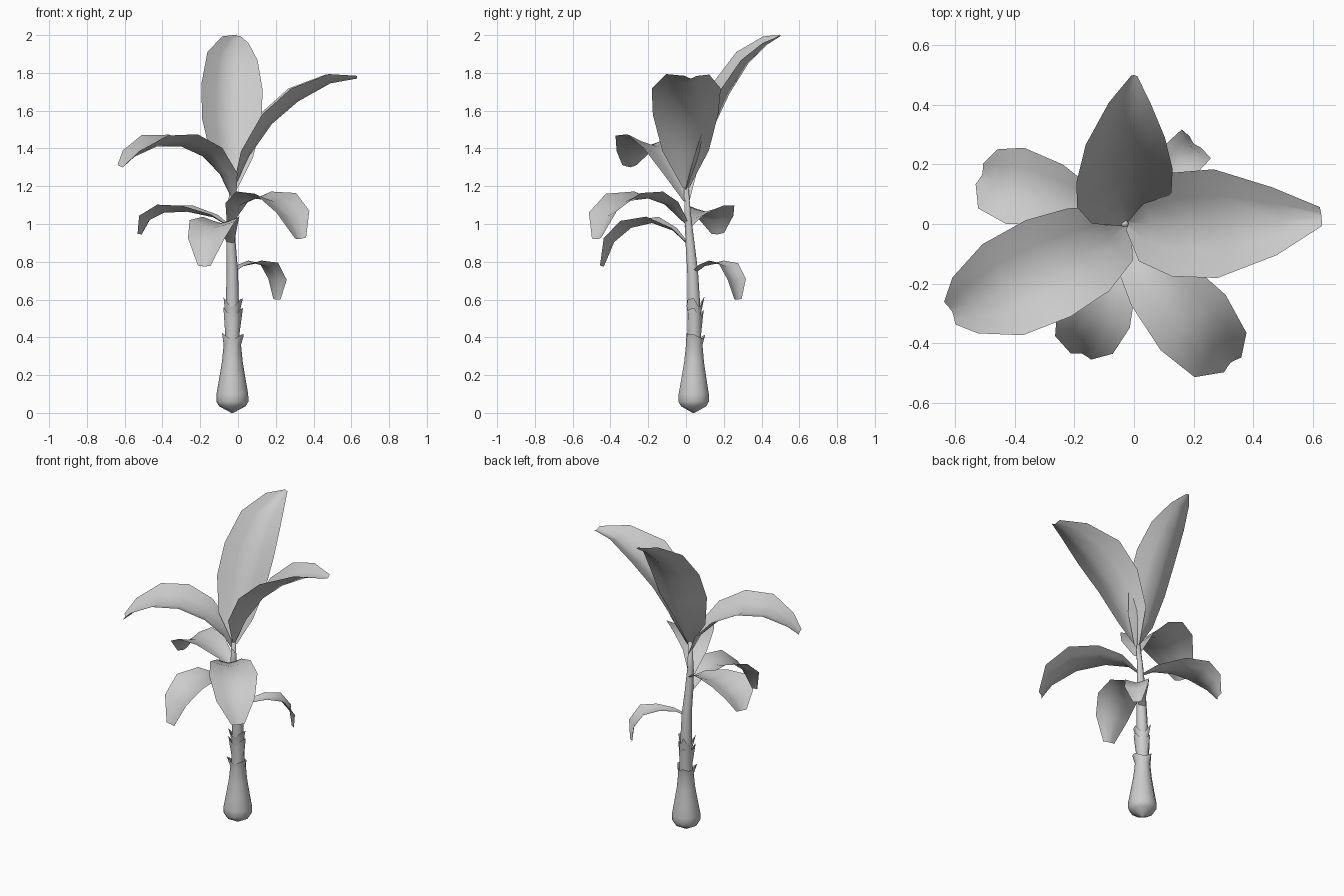
import bpy, math, random
from mathutils import Vector

random.seed(4)
SIDES = 10


def make(name, verts, faces):
    me = bpy.data.meshes.new(name)
    me.from_pydata([tuple(v) for v in verts], [], faces)
    me.update()
    for p in me.polygons:
        p.use_smooth = True
    ob = bpy.data.objects.new(name, me)
    bpy.context.collection.objects.link(ob)
    return ob


def axis(z):
    """Centre of the leaning stem at height z."""
    pts = [(-0.03, 0.04, 0), (-0.03, 0.045, 0.5), (-0.03, 0.035, 0.75),
           (-0.042, 0.012, 1.0), (-0.03, 0.0, 1.22)]
    for a, b in zip(pts, pts[1:]):
        if z <= b[2]:
            t = (z - a[2]) / (b[2] - a[2])
            return Vector(a).lerp(Vector(b), t)
    return Vector(pts[-1])


def tube(name, profile, jag=0.0, cap=False):
    """Loft rings (z, radius) around the stem; the last ring may be ragged."""
    verts, faces = [], []
    for k, (z, r) in enumerate(profile):
        for i in range(SIDES):
            a = math.tau * i / SIDES
            dz = dr = 0
            if jag and k == len(profile) - 1:
                s = random.uniform(0.4, 1.0) * (1 if i % 3 == 0 else -0.7)
                dz, dr = jag * s, 0.014 * s
            verts.append(axis(z) + Vector(((r + dr) * math.cos(a), (r + dr) * math.sin(a), dz)))
    for k in range(len(profile) - 1):
        for i in range(SIDES):
            j = (i + 1) % SIDES
            faces.append((k * SIDES + i, k * SIDES + j, (k + 1) * SIDES + j, (k + 1) * SIDES + i))
    if cap:
        n = len(profile) - 1
        faces.append(tuple(n * SIDES + i for i in range(SIDES)))
    return make(name, verts, faces)


# Swollen base with ragged sheath, inner stem, upper collars
tube("trunk_base", [(0, 0.005), (0.035, 0.07), (0.06, 0.085), (0.10, 0.084), (0.18, 0.07),
                    (0.27, 0.055), (0.36, 0.046), (0.405, 0.054)], jag=0.02)
tube("stem", [(0.33, 0.036), (0.6, 0.034), (0.75, 0.03), (0.9, 0.025),
              (1.05, 0.018), (1.21, 0.012)], cap=True)
tube("sheath_low", [(0.33, 0.04), (0.42, 0.038), (0.53, 0.046)], jag=0.035)
tube("sheath_high", [(0.45, 0.036), (0.53, 0.038), (0.585, 0.047)], jag=0.035)


def leaf(name, path, widths, fold=0.42, roll=0.0):
    """Channelled blade following a midrib path, with a half width per point."""
    P = [Vector(p) for p in path]
    head = P[-1] - P[0]
    head.z = 0
    side = head.normalized().cross(Vector((0, 0, 1)))
    verts, faces = [], []
    for i, (p, w) in enumerate(zip(P, widths)):
        t = (P[min(i + 1, len(P) - 1)] - P[max(i - 1, 0)]).normalized()
        s = (side - t * side.dot(t)).normalized()
        up = s.cross(t).normalized()
        c, n = math.cos(roll), math.sin(roll)
        s, up = s * c + up * n, up * c - s * n
        for u, h in ((-1, 1), (-0.5, 0.42), (0, 0), (0.5, 0.42), (1, 1)):
            verts.append(p + s * (u * w * math.cos(fold)) + up * (h * w * math.sin(fold)))
    for i in range(len(P) - 1):
        for j in range(4):
            a = i * 5 + j
            faces.append((a, a + 1, a + 6, a + 5))
    return make(name, verts, faces)


# Crown leaves
leaf("leaf_upright_back",
     [(-0.02, 0.0, 1.18), (-0.04, 0.07, 1.33), (-0.045, 0.15, 1.52), (-0.045, 0.23, 1.69),
      (-0.04, 0.33, 1.85), (-0.02, 0.43, 1.95), (0.0, 0.5, 1.995)],
     [0.015, 0.125, 0.178, 0.182, 0.15, 0.08, 0.012], fold=0.45, roll=-0.2)
leaf("leaf_right_large",
     [(-0.02, 0, 1.19), (0.06, 0, 1.36), (0.18, 0, 1.53), (0.32, 0.003, 1.65),
      (0.49, 0.01, 1.745), (0.63, 0.025, 1.77)],
     [0.02, 0.135, 0.19, 0.2, 0.125, 0.035], fold=0.42)
leaf("leaf_left_front",
     [(-0.025, 0, 1.12), (-0.08, -0.045, 1.25), (-0.18, -0.1, 1.355), (-0.3, -0.155, 1.41),
      (-0.43, -0.215, 1.41), (-0.55, -0.265, 1.355), (-0.61, -0.295, 1.30)],
     [0.02, 0.11, 0.165, 0.19, 0.178, 0.11, 0.045], fold=0.35)

# Middle drooping leaves
droop = (0.02, 0.055, 0.115, 0.145, 0.115, 0.04)
leaf("leaf_left_back",
     [(-0.04, 0.01, 0.98), (-0.13, 0.05, 1.035), (-0.27, 0.1, 1.065), (-0.39, 0.125, 1.06),
      (-0.47, 0.145, 1.02), (-0.51, 0.165, 0.945)],
     [w * 0.95 for w in droop], fold=0.3)
leaf("leaf_front_left",
     [(-0.04, 0.01, 0.89), (-0.055, -0.07, 0.965), (-0.09, -0.18, 1.005), (-0.13, -0.29, 0.98),
      (-0.16, -0.38, 0.905), (-0.175, -0.435, 0.775)],
     [w * 0.93 for w in droop], fold=0.32)
leaf("leaf_front_right",
     [(-0.04, 0.0, 1.0), (0.0, -0.09, 1.095), (0.085, -0.2, 1.135), (0.19, -0.32, 1.12),
      (0.275, -0.42, 1.04), (0.325, -0.465, 0.92)],
     [0.02, 0.075, 0.125, 0.15, 0.12, 0.04], fold=0.3)

# Small low leaf at the back right
leaf("leaf_low_back_right",
     [(-0.03, 0.045, 0.74), (0.02, 0.09, 0.775), (0.09, 0.16, 0.79), (0.155, 0.215, 0.775),
      (0.195, 0.255, 0.70), (0.2, 0.27, 0.60)],
     [0.018, 0.03, 0.055, 0.075, 0.072, 0.028], fold=0.3)
